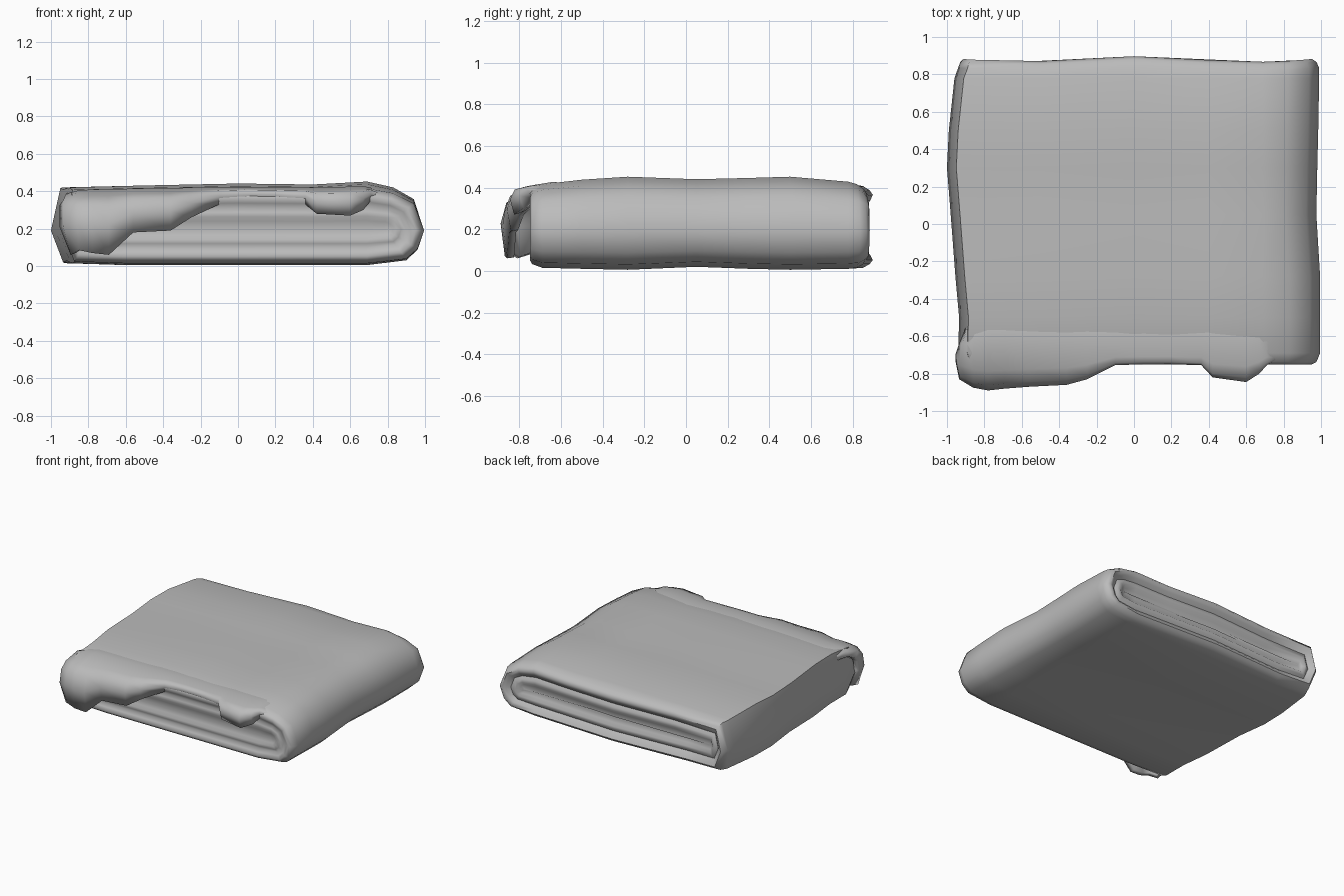
import bpy, bmesh, math

old = bpy.data.objects.get("Cube")
if old:
    bpy.data.objects.remove(old)

grey = bpy.data.materials.new("grey cloth")
grey.use_nodes = True
COLOUR = (0.5, 0.5, 0.5, 1)
grey.diffuse_color = COLOUR
grey.node_tree.nodes["Principled BSDF"].inputs["Base Color"].default_value = COLOUR


def loft(name, rows, closed, angle):
    """Skin rows of points; closed rows are tubes with capped ends."""
    bm = bmesh.new()
    vs = [[bm.verts.new(p) for p in row] for row in rows]
    n = len(rows[0])
    for a, b in zip(vs, vs[1:]):
        for i in range(n if closed else n - 1):
            j = (i + 1) % n
            bm.faces.new((a[i], a[j], b[j], b[i]))
    if closed:
        bm.faces.new(vs[0])
        bm.faces.new(vs[-1])
    bmesh.ops.recalc_face_normals(bm, faces=bm.faces)
    mesh = bpy.data.meshes.new(name)
    bm.to_mesh(mesh)
    bm.free()
    mesh.materials.append(grey)
    ob = bpy.data.objects.new(name, mesh)
    bpy.context.collection.objects.link(ob)
    bpy.ops.object.select_all(action="DESELECT")
    ob.select_set(True)
    bpy.context.view_layer.objects.active = ob
    bpy.ops.object.shade_smooth_by_angle(angle=math.radians(angle))
    return ob


# Folded body: rounded fold on one side, stacked edges on the other
PROFILE = [(-.935, .41), (-.5, .42), (0, .43), (.4, .425), (.69, .44), (.82, .41), (.93, .35),
           (.985, .19), (.95, .09), (.89, .035), (.69, .01), (0, .01), (-.6, .01), (-.92, .02),
           (-.985, .19)]


def section(y, left=0, top=0, bottom=0, right=0, t=0):
    """One slice of the body, drawn in by the fraction t towards its middle line."""
    ring = []
    for x, z in PROFILE:
        # the back edge is wavy, seen from above
        wave = .015 * math.cos(4.8 * x) if y > .8 else 0
        x += left if x < -.9 else right if x > .8 else 0
        z += top * max(0, z - .2) / .2 + bottom * max(0, .2 - z) / .2
        spine = min(max(x, -.78), .78)
        ring.append((x + (spine - x) * t, y + wave, z + (.2 - z) * t))
    return ring


# Rings pressed into each end suggest the rolled layers: (inward fraction, depth)
LAYERS = [(.97, .03), (.8, .028), (.68, .014), (.56, .016), (.45, .026), (.32, .01),
          (.18, 0), (.07, .012)]
rows = [section(-.75 + d, .05, -.025, .01, .005, t) for t, d in LAYERS]
rows += [section(-.69, .045, -.02, .005, .01), section(-.5, .05, -.002, 0, .01),
         section(-.28, .03, .01, -.005, .01), section(.05, .005, 0, .01, -.01),
         section(.3, -.015, .005, 0, -.005), section(.5, -.005, .01, -.005, 0),
         section(.78, .025, -.01, 0, .005), section(.835, .045, -.02, .005, .005)]
rows += [section(.882 - 1.3 * d, .045, -.025, .01, .005, t) for t, d in reversed(LAYERS)]
loft("folded_body", rows, True, 62)


# Loose top layer running into the body and hanging over the front end.
# Each column: x, front reach, hem height, top height, inward lean
COLUMNS = [(-.955, -.73, .09, .36, .05), (-.935, -.83, .06, .395, .04),
           (-.86, -.875, .085, .412, .01), (-.78, -.89, .07, .418, 0),
           (-.69, -.88, .06, .42, 0), (-.56, -.87, .18, .422, 0),
           (-.36, -.86, .19, .425, 0), (-.25, -.83, .26, .428, 0),
           (-.1, -.755, .33, .43, 0), (.05, -.75, .345, .43, 0), (.2, -.75, .345, .427, 0),
           (.36, -.755, .33, .427, 0), (.42, -.82, .28, .427, 0), (.6, -.845, .27, .433, 0),
           (.67, -.8, .3, .435, 0), (.71, -.755, .35, .428, 0), (.8, -.71, .35, .38, 0)]
rows = []
for x, reach, hem, top, lean in COLUMNS:
    drop = top - hem
    rows.append([(x + lean * 1.7, -.4, top - .04), (x + lean * 1.2, -.54, top - .016),
                 (x + lean * .4, -.64, top - .008),
                 (x, -.66 * .45 + reach * .55, top - .01 - .1 * drop),
                 (x, -.66 * .12 + reach * .88, top - .26 * drop),
                 (x, reach, top - .55 * drop),
                 (x + lean, reach + .02, hem)])
layer = loft("hanging_top_layer", rows, False, 70)
if layer.data.polygons[0].normal.z < 0:
    layer.data.flip_normals()
cloth = layer.modifiers.new("cloth thickness", "SOLIDIFY")
cloth.thickness = .035
cloth.offset = -1
